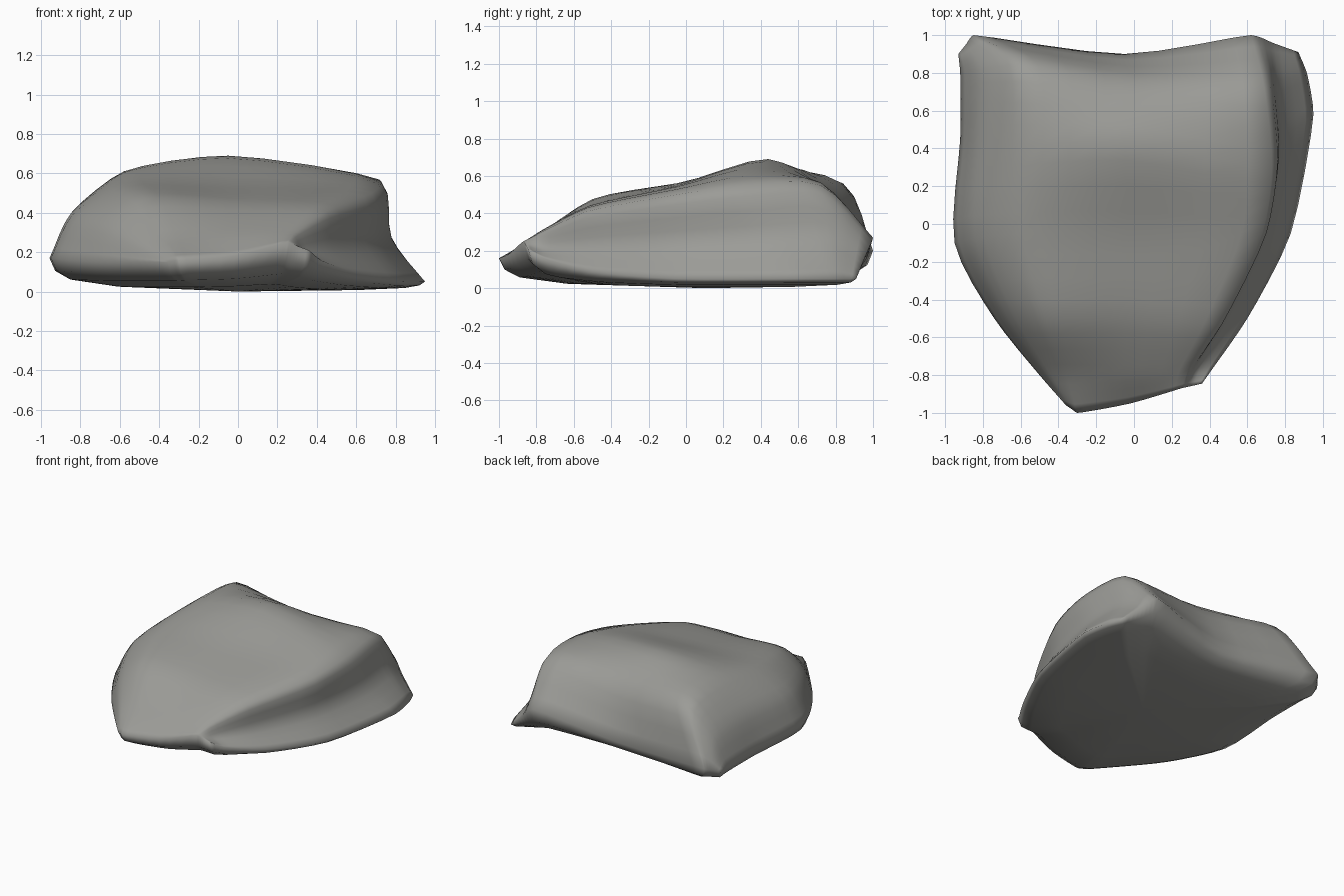
import bpy, bmesh
from mathutils import Vector as V

if "Cube" in bpy.data.objects:
    bpy.data.objects.remove(bpy.data.objects["Cube"])

# Cross-sections from front lip to back edge:
# left outline, left crease, centre top, right crease, right outline
front_lip = [(-.36, -.96, .15), (-.30, -1.0, .16), (-.02, -.95, .18), (.25, -.87, .25), (.36, -.845, .21)]
nose      = [(-.50, -.80, .15), (-.36, -.80, .27), (-.05, -.80, .29), (.29, -.77, .30), (.42, -.76, .16)]
shoulder  = [(-.74, -.50, .15), (-.47, -.50, .47), (-.05, -.50, .45), (.45, -.53, .41), (.60, -.50, .09)]
waist     = [(-.95, -.10, .17), (-.59, -.05, .55), (-.03, -.05, .55), (.68, -.05, .50), (.83, -.05, .05)]
summit    = [(-.92, .45, .16), (-.58, .42, .61), (-.05, .44, .69), (.73, .30, .55), (.95, .58, .05)]
rear      = [(-.92, .80, .16), (-.60, .84, .56), (0, .75, .52), (.69, .72, .55), (.915, .80, .05)]
back_edge = [(-.93, .90, .16), (-.85, 1.0, .20), (-.05, .90, .15), (.62, 1.0, .27), (.87, .91, .05)]
sections = [front_lip, nose, shoulder, waist, summit, rear, back_edge]
STEPS = 4


def smooth_path(pts, steps=STEPS):
    """Tight spline through points, without overshoot at uneven spacing."""
    n = len(pts)
    tang = []
    for i in range(n):
        a = pts[i] - pts[max(i - 1, 0)]
        b = pts[min(i + 1, n - 1)] - pts[i]
        if i in (0, n - 1):
            tang.append((a + b) * .8)
        else:
            tang.append((a.normalized() + b.normalized()).normalized()
                        * min(a.length, b.length) * .85)
    out = [pts[0]]
    for i in range(n - 1):
        for k in range(1, steps + 1):
            t = k / steps
            t2, t3 = t * t, t * t * t
            out.append(pts[i] * (2*t3 - 3*t2 + 1) + tang[i] * (t3 - 2*t2 + t)
                       + pts[i + 1] * (3*t2 - 2*t3) + tang[i + 1] * (t3 - t2))
    return out


# Add bulging left flank and hollow right flank to each section
cage = []
for r, s in enumerate(sections):
    L, LC, C, RC, R = map(V, s)
    k = (0, .4, .8, 1, 1, .7, 0)[r]
    cage.append([L, (L + LC) / 2 + V((-.07, 0, .03)) * k, LC, C, RC,
                 (R + RC) / 2 + V((-.06, 0, -.03)) * k, R])

rails = [smooth_path(list(c)) for c in zip(*cage)]
grid = [smooth_path(list(row)) for row in zip(*rails)]

# Upper shell
bm = bmesh.new()
vg = [[bm.verts.new(p) for p in row] for row in grid]
for i in range(len(vg) - 1):
    for j in range(len(vg[0]) - 1):
        bm.faces.new((vg[i][j], vg[i][j + 1], vg[i + 1][j + 1], vg[i + 1][j]))

# Rounded underside: rings shrinking from the outline down to the base
ring = (vg[0] + [r[-1] for r in vg[1:-1]] + vg[-1][::-1]
        + [r[0] for r in vg[-2:0:-1]])
outline = [v.co.copy() for v in ring]
n = len(ring)
for scale, drop in ((.97, .62), (.89, .36), (.64, .15)):
    low = [bm.verts.new((p.x * scale, p.y * scale, p.z * drop)) for p in outline]
    for i in range(n):
        j = (i + 1) % n
        bm.faces.new((ring[j], ring[i], low[i], low[j]))
    ring = low
base = bm.verts.new((0, .1, 0))
for i in range(n):
    bm.faces.new((ring[(i + 1) % n], ring[i], base))
bmesh.ops.recalc_face_normals(bm, faces=bm.faces)

me = bpy.data.meshes.new("rock")
bm.to_mesh(me)
bm.free()
rock = bpy.data.objects.new("rock", me)
bpy.context.collection.objects.link(rock)
me.shade_smooth()

# Stone colour
mat = bpy.data.materials.new("grey_stone")
mat.diffuse_color = (.33, .33, .31, 1)
mat.use_nodes = True
mat.node_tree.nodes["Principled BSDF"].inputs["Base Color"].default_value = mat.diffuse_color
me.materials.append(mat)
